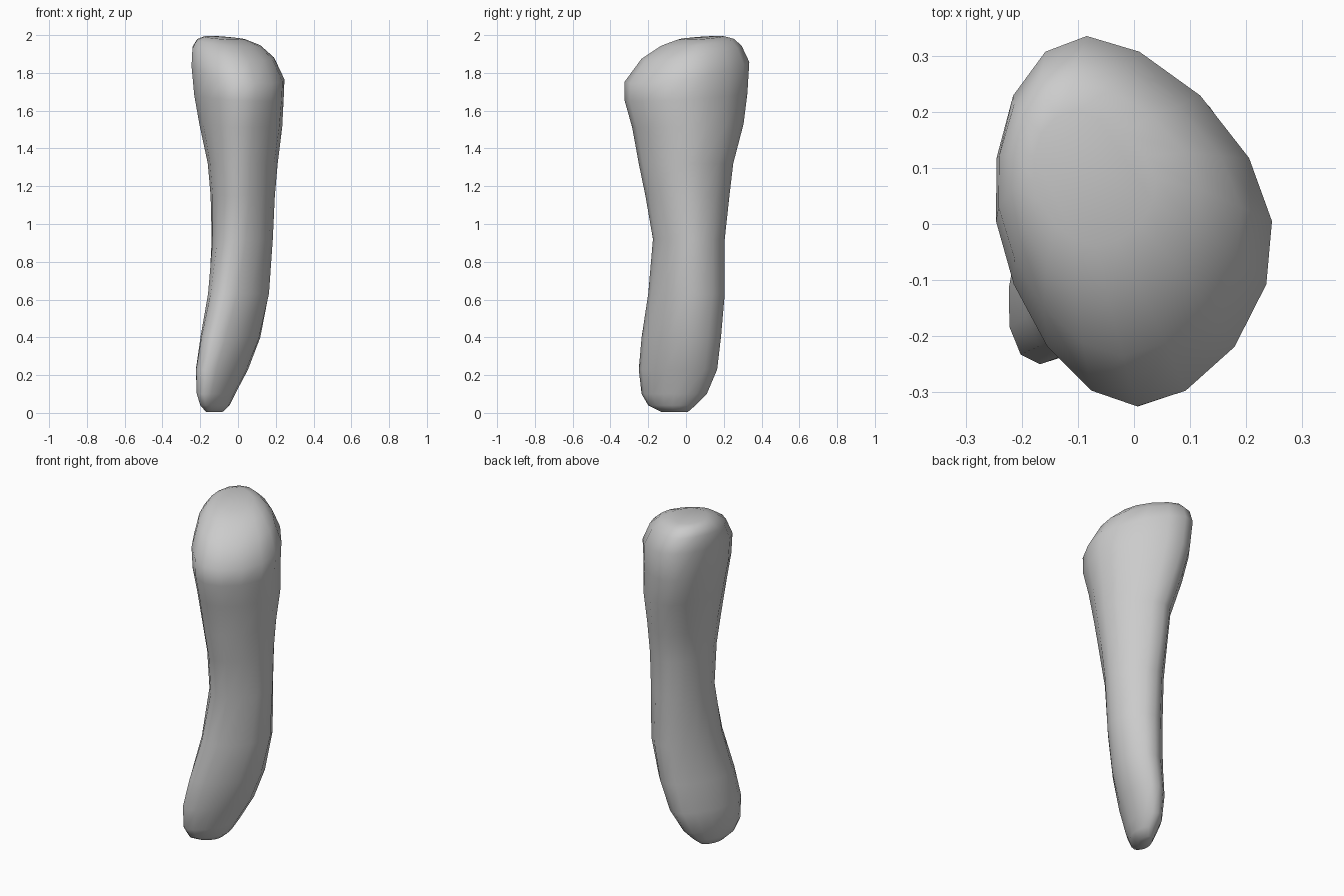
import bpy
import bmesh
import math

# Remove the default object only
default_cube = bpy.data.objects.get("Cube")
if default_cube:
    bpy.data.objects.remove(default_cube, do_unlink=True)

SIDES = 16
ROUNDNESS = 1.12  # above one pinches the section towards a diamond
BOW = 0.16        # pulls the front and back ridges towards the right


def make_material(name, colour):
    material = bpy.data.materials.new(name)
    material.use_nodes = True
    material.diffuse_color = colour
    shader = next(n for n in material.node_tree.nodes if n.type == "BSDF_PRINCIPLED")
    shader.inputs["Base Color"].default_value = colour
    shader.inputs["Roughness"].default_value = 0.7
    return material


def soft_power(value):
    return math.copysign(abs(value) ** ROUNDNESS, value)


def add_ring(bm, height, left, right, front, back, skew, tilt):
    """Add one skewed, bowed and tilted section with the given extents."""
    centre_x, centre_y = (left + right) / 2, (front + back) / 2
    half_y = (back - front) / 2
    half_x = math.sqrt(max(((right - left) / 2) ** 2 - skew ** 2, 0.0001))
    ring = []
    for i in range(SIDES):
        angle = math.tau * i / SIDES
        c, s = soft_power(math.cos(angle)), soft_power(math.sin(angle))
        dx, dy = half_x * (c - BOW * s * s) + skew * s, half_y * s
        z = height + tilt * (dy - dx)
        ring.append(bm.verts.new((centre_x + dx, centre_y + dy, z)))
    return ring


# Sections from the narrow foot to the wide head:
# height, x from, x to, y from, y to, skew, tilt
sections = [
    (0.005, -0.17, -0.08, -0.13, 0.01, 0.02, 0),
    (0.04, -0.20, -0.04, -0.20, 0.05, 0.04, 0),
    (0.1, -0.22, -0.01, -0.235, 0.11, 0.05, 0),
    (0.23, -0.225, 0.06, -0.25, 0.165, 0.065, 0),
    (0.4, -0.2, 0.125, -0.235, 0.185, 0.065, 0),
    (0.63, -0.16, 0.17, -0.20, 0.205, 0.045, 0),
    (0.92, -0.14, 0.185, -0.175, 0.205, 0.015, 0),
    (1.15, -0.145, 0.195, -0.215, 0.23, 0, 0),
    (1.32, -0.16, 0.21, -0.25, 0.25, 0, 0),
    (1.52, -0.205, 0.235, -0.285, 0.305, -0.02, 0.03),
    (1.67, -0.235, 0.245, -0.325, 0.325, -0.04, 0.05),
    (1.8, -0.25, 0.25, -0.325, 0.335, -0.045, 0.14),
    (1.905, -0.245, 0.195, -0.235, 0.295, -0.04, 0.11),
    (1.96, -0.22, 0.12, -0.13, 0.255, -0.03, 0.08),
    (1.985, -0.18, 0.04, -0.04, 0.2, -0.02, 0.06),
]

# Loft the sections into one closed, bent body
bm = bmesh.new()
rings = [add_ring(bm, *section) for section in sections]
for lower, upper in zip(rings, rings[1:]):
    for i in range(SIDES):
        j = (i + 1) % SIDES
        bm.faces.new((lower[i], lower[j], upper[j], upper[i]))
bm.faces.new(list(reversed(rings[0])))
bm.faces.new(rings[-1])
bmesh.ops.recalc_face_normals(bm, faces=bm.faces)
for face in bm.faces:
    face.smooth = True

mesh = bpy.data.meshes.new("curved_body")
bm.to_mesh(mesh)
bm.free()
mesh.materials.append(make_material("plain grey", (0.6, 0.6, 0.6, 1)))
body = bpy.data.objects.new("curved_body", mesh)
bpy.context.collection.objects.link(body)
